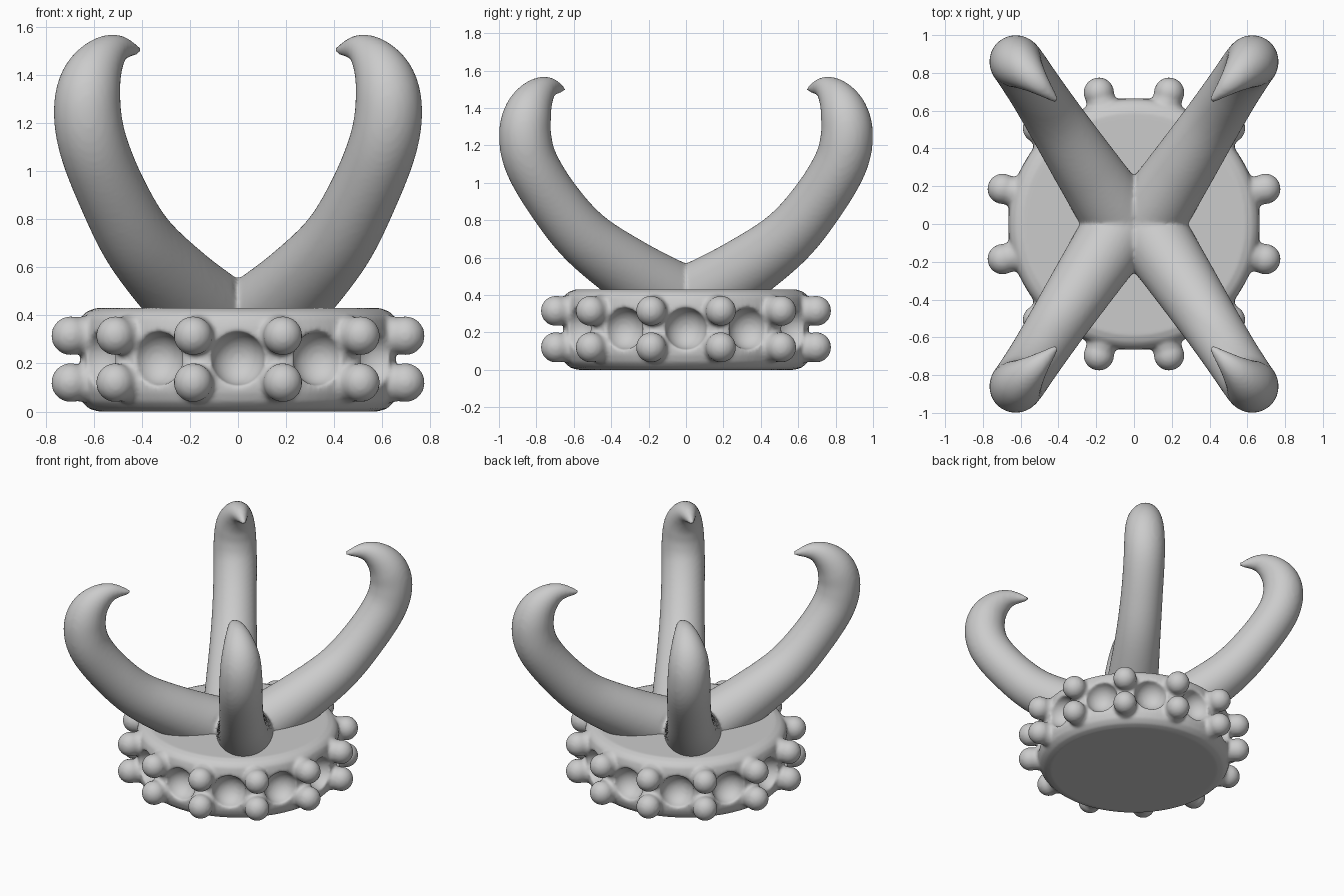
import bpy, bmesh, math
from mathutils import Vector, Matrix

if "Cube" in bpy.data.objects:
    bpy.data.objects.remove(bpy.data.objects["Cube"])


def to_object(name, bm):
    bmesh.ops.recalc_face_normals(bm, faces=bm.faces)
    me = bpy.data.meshes.new(name)
    bm.to_mesh(me)
    bm.free()
    for p in me.polygons:
        p.use_smooth = True
    ob = bpy.data.objects.new(name, me)
    bpy.context.collection.objects.link(ob)
    return ob


def fuse(ob, voxel, repeats):
    # voxel remesh + smoothing gives the soft blended joins
    m = ob.modifiers.new("fuse", 'REMESH')
    m.mode = 'VOXEL'
    m.voxel_size = voxel
    m.use_smooth_shade = True
    s = ob.modifiers.new("soften", 'SMOOTH')
    s.factor = 0.5
    s.iterations = repeats


def spline(pts, steps):
    # Catmull-Rom through 4D points (x, y, z, radius)
    p = [Vector(q) for q in pts]
    p = [2 * p[0] - p[1]] + p + [2 * p[-1] - p[-2]]
    out = []
    for i in range(1, len(p) - 2):
        a, b, c, d = p[i - 1:i + 3]
        for k in range(steps):
            t = k / steps
            out.append(0.5 * (2 * b + (c - a) * t + (2 * a - 5 * b + 4 * c - d) * t * t
                              + (3 * b - a - 3 * c + d) * t ** 3))
    return out + [p[-2]]


def tube(bm, samples, sx, sy, sides=32):
    pts = [Vector((q[0] * sx, q[1] * sy, q[2])) for q in samples]
    side = Vector((0.839 * sx, -0.545 * sy, 0))
    rings = []
    for i, c in enumerate(pts):
        tan = (pts[min(i + 1, len(pts) - 1)] - pts[max(i - 1, 0)]).normalized()
        u = (side - tan * side.dot(tan)).normalized()
        v = tan.cross(u)
        r = samples[i][3]
        rings.append([bm.verts.new(c + r * (u * math.cos(a) + v * math.sin(a)))
                      for a in (2 * math.pi * k / sides for k in range(sides))])
    for a, b in zip(rings, rings[1:]):
        for k in range(sides):
            j = (k + 1) % sides
            bm.faces.new((a[k], a[j], b[j], b[k]))
    bm.faces.new(rings[0])
    bm.faces.new(rings[-1])


# Four hooked horns fused at the centre
horn_path = [(0.0, -0.08, 0.30, 0.20), (0.09, 0.05, 0.375, 0.195), (0.25, 0.29, 0.52, 0.175),
             (0.41, 0.535, 0.70, 0.155), (0.52, 0.705, 0.90, 0.145), (0.60, 0.825, 1.10, 0.143),
             (0.626, 0.86, 1.25, 0.14), (0.612, 0.845, 1.37, 0.128), (0.565, 0.80, 1.46, 0.098),
             (0.50, 0.738, 1.508, 0.060), (0.41, 0.653, 1.502, 0.014)]
path = spline(horn_path, 8)
bm = bmesh.new()
for sx in (1, -1):
    for sy in (1, -1):
        tube(bm, path, sx, sy)
horns = to_object("horns", bm)
fuse(horns, 0.014, 5)

# Round base with softened rims
profile = [(0, 0), (0.58, 0), (0.62, 0.012), (0.65, 0.04), (0.665, 0.08), (0.67, 0.14),
           (0.67, 0.29), (0.665, 0.35), (0.655, 0.39), (0.63, 0.415), (0.59, 0.43), (0, 0.43)]
bm = bmesh.new()
vs = [bm.verts.new((x, 0, z)) for x, z in profile]
es = [bm.edges.new(e) for e in zip(vs, vs[1:])]
bmesh.ops.spin(bm, geom=vs + es, cent=(0, 0, 0), axis=(0, 0, 1), angle=2 * math.pi,
               steps=96, use_merge=True)
bmesh.ops.remove_doubles(bm, verts=bm.verts, dist=1e-4)
base = to_object("base", bm)

# Ring of spherical pits cut into the rim
bm = bmesh.new()
for k in range(12):
    a = math.radians(30 * k)
    bmesh.ops.create_uvsphere(bm, u_segments=32, v_segments=16, radius=0.112,
                              matrix=Matrix.Translation((0.67 * math.cos(a), 0.67 * math.sin(a), 0.22)))
pits = to_object("pit_cutter", bm)
pits.hide_render = True
pits.hide_set(True)
cut = base.modifiers.new("pits", 'BOOLEAN')
cut.operation = 'DIFFERENCE'
cut.solver = 'EXACT'
cut.object = pits

# Two rows of rounded knobs between the pits
bm = bmesh.new()
for k in range(12):
    for z in (0.12, 0.315):
        m = Matrix.Rotation(math.radians(15 + 30 * k), 4, 'Z') @ Matrix.Translation((0, 0, z))
        bmesh.ops.create_uvsphere(bm, u_segments=24, v_segments=16, radius=0.081,
                                  matrix=m @ Matrix.Translation((0.72, 0, 0)))
        bmesh.ops.create_cone(bm, cap_ends=True, segments=24, radius1=0.095, radius2=0.074,
                              depth=0.12, matrix=m @ Matrix.Translation((0.65, 0, 0))
                              @ Matrix.Rotation(math.pi / 2, 4, 'Y'))
knobs = to_object("knobs", bm)

# Bake the pits, merge the knobs, then blend
bpy.context.view_layer.update()
dg = bpy.context.evaluated_depsgraph_get()
bm = bmesh.new()
bm.from_mesh(bpy.data.meshes.new_from_object(base.evaluated_get(dg)))
bm.from_mesh(knobs.data)
for ob in (base, knobs, pits):
    bpy.data.objects.remove(ob)
me = bpy.data.meshes.new("studded_base")
bm.to_mesh(me)
bm.free()
studded_base = bpy.data.objects.new("studded_base", me)
bpy.context.collection.objects.link(studded_base)
fuse(studded_base, 0.011, 5)
